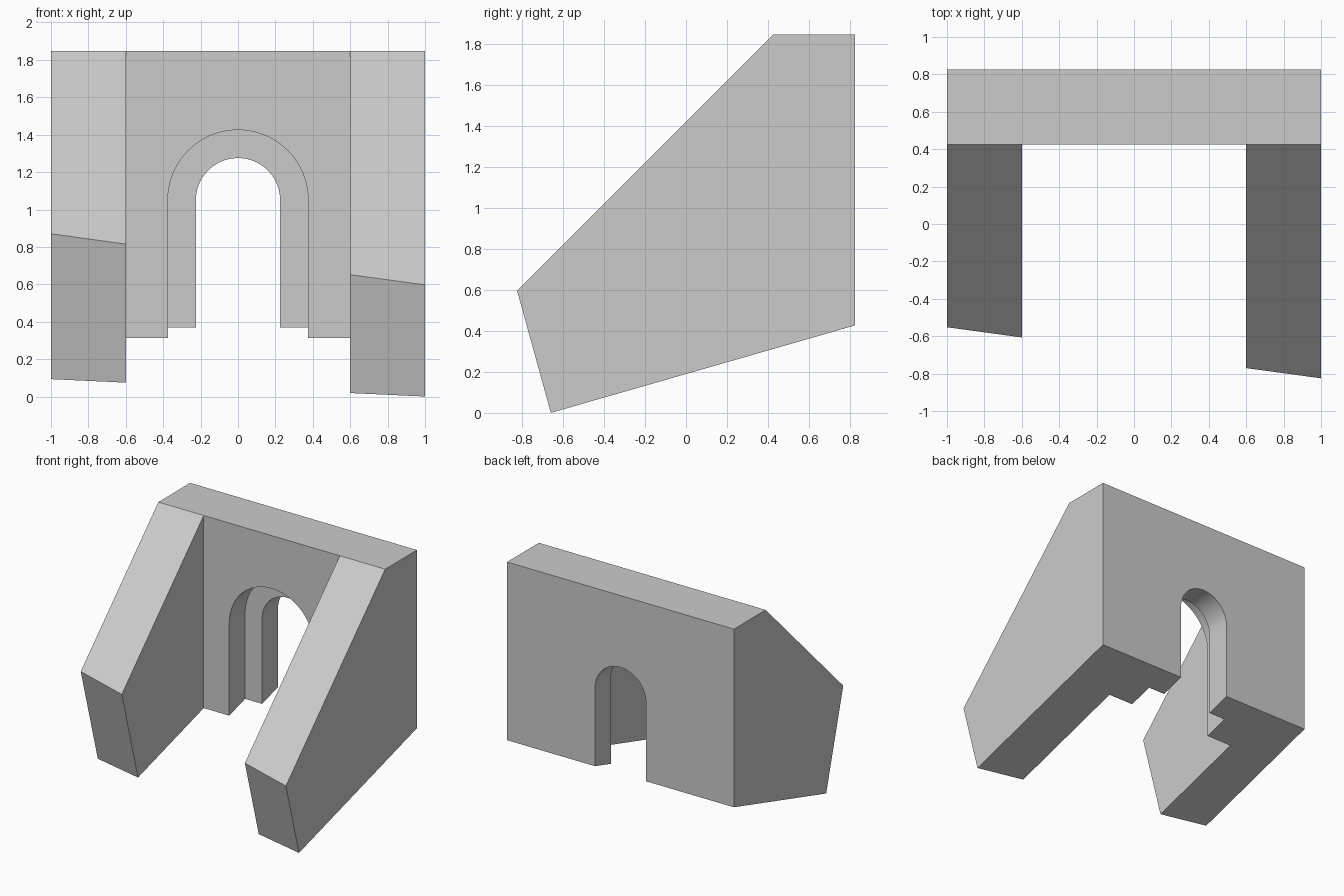
import bpy
import bmesh
from math import cos, sin, pi
from mathutils import Vector

WALL_BACK, WALL_FRONT, TOP = 0.825, 0.425, 1.847
ARCH_SPRING = 1.05

cube = bpy.data.objects.get("Cube")
if cube:
    bpy.data.objects.remove(cube, do_unlink=True)

stone = bpy.data.materials.new("grey_stone")
stone.use_nodes = True
stone.diffuse_color = (0.6, 0.6, 0.6, 1)
stone.node_tree.nodes["Principled BSDF"].inputs["Base Color"].default_value = (0.6, 0.6, 0.6, 1)


def prism(name, points, offset, cut=None):
    """Extrude a closed outline by an offset, optionally slicing off one side of a plane."""
    bm = bmesh.new()
    face = bm.faces.new([bm.verts.new(p) for p in points])
    extruded = bmesh.ops.extrude_face_region(bm, geom=[face], use_keep_orig=True)
    moved = [g for g in extruded["geom"] if isinstance(g, bmesh.types.BMVert)]
    bmesh.ops.translate(bm, verts=moved, vec=offset)
    if cut:
        geom = bm.verts[:] + bm.edges[:] + bm.faces[:]
        result = bmesh.ops.bisect_plane(bm, geom=geom, plane_co=cut[0], plane_no=cut[1],
                                        clear_outer=True)
        edges = [g for g in result["geom_cut"] if isinstance(g, bmesh.types.BMEdge)]
        bmesh.ops.contextual_create(bm, geom=edges)
    bmesh.ops.recalc_face_normals(bm, faces=bm.faces[:])
    mesh = bpy.data.meshes.new(name)
    bm.to_mesh(mesh)
    bm.free()
    mesh.materials.append(stone)
    obj = bpy.data.objects.new(name, mesh)
    bpy.context.collection.objects.link(obj)
    return obj


def arch(name, radius, y_start, y_end, steps=48):
    """Round-headed doorway solid running along y."""
    points = [(radius, y_start, -1)]
    for i in range(steps + 1):
        a = pi * i / steps
        points.append((radius * cos(a), y_start, ARCH_SPRING + radius * sin(a)))
    points.append((-radius, y_start, -1))
    return prism(name, points, (0, y_end - y_start, 0))


# Solid block: sloped top and base, front end sliced by a skewed plane
front_right_top = Vector((1, -0.825, 0.597))
front_right_base = Vector((1, -0.66, 0.0))
front_left_top = Vector((-1, -0.552, 0.87))
normal = (front_left_top - front_right_top).cross(front_right_base - front_right_top)
if normal.y > 0:
    normal.negate()
side = [(-1, WALL_BACK, 0.427), (-1, WALL_BACK, TOP), (-1, WALL_FRONT, TOP),
        (-1, WALL_FRONT - 2, TOP - 2), (-1, -1.2, -0.155)]
# The slope and base meet ahead of the sliced front
side[3:] = [(-1, -1.2, TOP - WALL_FRONT - 1.2), (-1, -1.2, -0.155)]
portal = prism("headwall_with_wing_walls", side, (2, 0, 0), (front_right_top, normal))

# Space between the wings, the recess and the through opening
cutters = [
    prism("passage_cutter", [(-0.6, -2, -1), (0.6, -2, -1), (0.6, -2, 3), (-0.6, -2, 3)],
          (0, 2 + WALL_FRONT, 0)),
    arch("recess_cutter", 0.375, 0.2, 0.625),
    arch("opening_cutter", 0.225, 0.1, 1.2),
]
bpy.context.view_layer.objects.active = portal
for cutter in cutters:
    mod = portal.modifiers.new(cutter.name, "BOOLEAN")
    mod.operation = "DIFFERENCE"
    mod.solver = "EXACT"
    mod.object = cutter
    bpy.ops.object.modifier_apply(modifier=mod.name)
    bpy.data.objects.remove(cutter, do_unlink=True)

# Smooth arch soffits with crisp edges
bpy.ops.object.select_all(action="DESELECT")
portal.select_set(True)
bpy.ops.object.shade_smooth_by_angle(angle=0.5)
